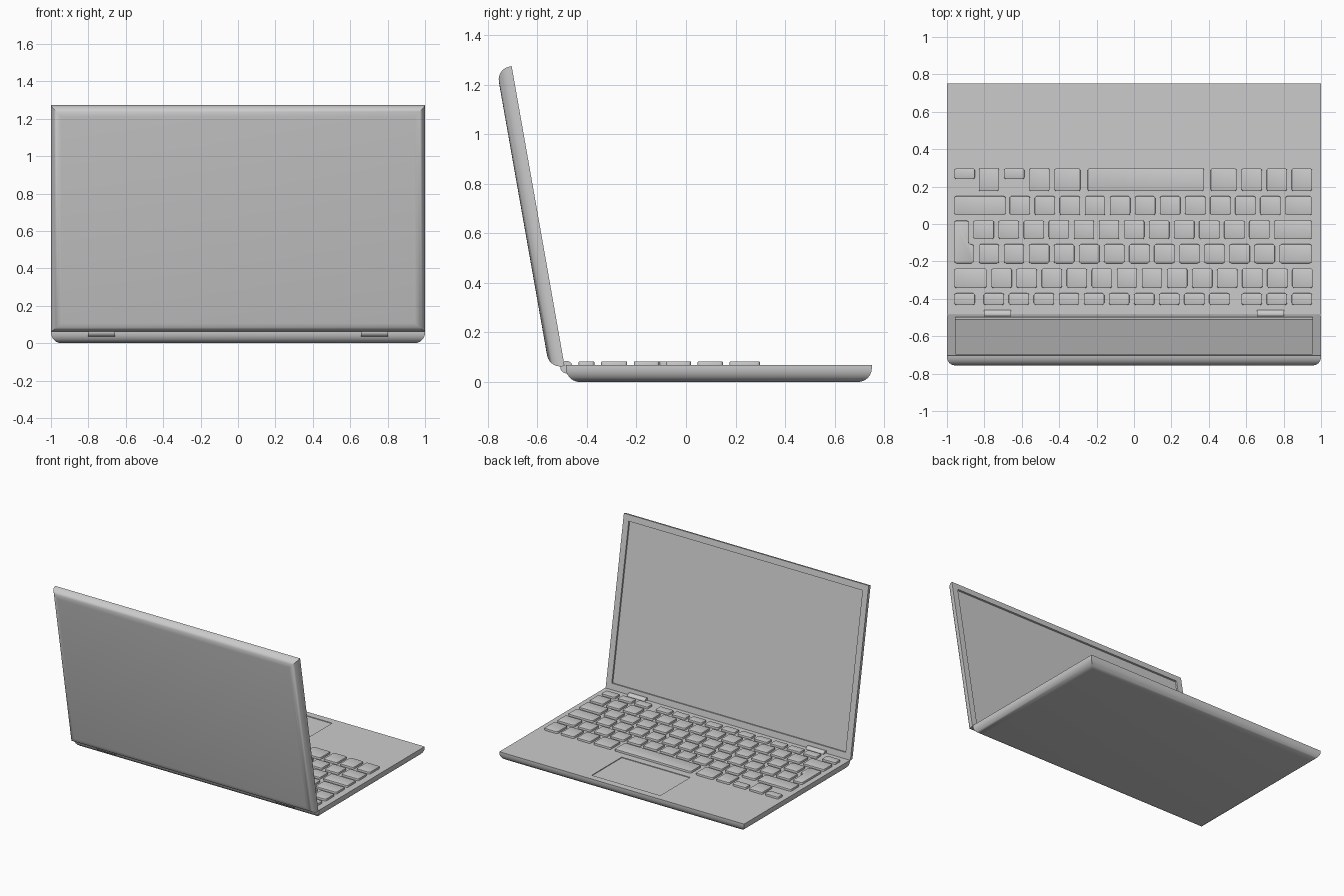
import bpy, bmesh, math
from mathutils import Vector

if "Cube" in bpy.data.objects:
    bpy.data.objects.remove(bpy.data.objects["Cube"])

TOP = 0.068      # height of the palm rest


def finish(bm, name, angle=35):
    bmesh.ops.recalc_face_normals(bm, faces=bm.faces)
    me = bpy.data.meshes.new(name)
    bm.to_mesh(me)
    bm.free()
    ob = bpy.data.objects.new(name, me)
    bpy.context.collection.objects.link(ob)
    bpy.ops.object.select_all(action='DESELECT')
    ob.select_set(True)
    bpy.context.view_layer.objects.active = ob
    bpy.ops.object.shade_smooth_by_angle(angle=math.radians(angle))
    return ob


def shell(name, y0, y1, thick, round_w, recess, depth):
    """Slab with its top at z=0, rounded underside and a rectangular recess on top."""
    bm = bmesh.new()
    bmesh.ops.create_cube(bm, size=1)
    for v in bm.verts:
        v.co = Vector((v.co.x * 2, y0 if v.co.y < 0 else y1, 0 if v.co.z > 0 else -thick))
    top = max(bm.faces, key=lambda f: f.calc_center_median().z)
    # recess
    bmesh.ops.inset_individual(bm, faces=[top], thickness=0.03)
    c = top.calc_center_median()
    rx0, rx1, ry0, ry1 = recess
    for v in top.verts:
        v.co.x = rx0 if v.co.x < c.x else rx1
        v.co.y = ry0 if v.co.y < c.y else ry1
    bmesh.ops.inset_individual(bm, faces=[top], thickness=0.0005, depth=-depth)
    # rounded underside
    low = [e for e in bm.edges if all(v.co.z < -thick + 1e-5 for v in e.verts)]
    bmesh.ops.bevel(bm, geom=low, offset=round_w, segments=6, profile=0.5, affect='EDGES')
    return finish(bm, name)


# base with touchpad recess
base = shell("base", -0.485, 0.75, TOP, 0.057, (-0.28, 0.28, 0.35, 0.70), 0.005)
base.location.z = TOP

# lid with screen recess, leaning back 10 degrees
lid = shell("screen_lid", -1.228, 0, 0.062, 0.054, (-0.955, 0.955, -1.183, -0.045), 0.012)
lid.rotation_euler.x = math.radians(-80)
lid.location = (0, -0.49, 0.065)

# hinges
for side, sx in (("left", -1), ("right", 1)):
    bpy.ops.mesh.primitive_cylinder_add(vertices=24, radius=0.025, depth=0.145,
                                        location=(sx * 0.73, -0.482, 0.06),
                                        rotation=(0, math.pi / 2, 0))
    bpy.context.object.name = "hinge_" + side
    bpy.ops.object.shade_smooth_by_angle()


# keyboard
def key(bm, pts):
    """One key cap from its outline: rounded corners and a softened top rim."""
    k = bmesh.new()
    z0, z1 = TOP - 0.003, TOP + 0.015
    f = k.faces.new([k.verts.new((x, y, z0)) for x, y in pts])
    new = bmesh.ops.extrude_face_region(k, geom=[f])["geom"]
    for v in new:
        if isinstance(v, bmesh.types.BMVert):
            v.co.z = z1
    bmesh.ops.recalc_face_normals(k, faces=k.faces)
    upright = [e for e in k.edges if abs(e.verts[0].co.z - e.verts[1].co.z) > 1e-3]
    bmesh.ops.bevel(k, geom=upright, offset=0.011, segments=3, profile=0.5, affect='EDGES')
    rim = [e for e in k.edges if all(v.co.z > z1 - 1e-5 for v in e.verts)]
    bmesh.ops.bevel(k, geom=rim, offset=0.003, segments=2, profile=0.5, affect='EDGES')
    tmp = bpy.data.meshes.new("tmp")
    k.to_mesh(tmp)
    k.free()
    bm.from_mesh(tmp)
    bpy.data.meshes.remove(tmp)


def rect(bm, x0, x1, y0, y1):
    key(bm, [(x0, y0), (x1, y0), (x1, y1), (x0, y1)])


PITCH, WIDE = 0.134, 0.109
# y range, runs of standard keys (start, count), wider keys (x0, x1)
rows = [
    ((0.176, 0.298), [(-0.83, 1), (-0.56, 1), (0.575, 3)],
     [(-0.425, -0.287), (-0.248, 0.375), (0.41, 0.548)]),
    ((0.047, 0.149), [(-0.665, 11)], [(-0.96, -0.687), (0.81, 0.95)]),
    ((-0.081, 0.02), [(-0.858, 12)], [(0.75, 0.95)]),
    ((-0.21, -0.108), [(-0.83, 12)], [(0.778, 0.95)]),
    ((-0.342, -0.237), [(-0.762, 13)], [(-0.96, -0.788)]),
    ((-0.433, -0.37), [(-0.96, 1), (-0.804, 10), (0.575, 3)], []),
]
kb = bmesh.new()
for (y0, y1), runs, wide in rows:
    for start, n in runs:
        for i in range(n):
            rect(kb, start + i * PITCH, start + i * PITCH + WIDE, y0, y1)
    for x0, x1 in wide:
        rect(kb, x0, x1, y0, y1)
# half-height arrow keys
for x in (-0.96, -0.695):
    rect(kb, x, x + WIDE, 0.24, 0.298)
# L-shaped key
key(kb, [(-0.96, -0.21), (-0.858, -0.21), (-0.858, -0.108),
         (-0.884, -0.108), (-0.884, 0.018), (-0.96, 0.018)])
finish(kb, "keyboard_keys")
